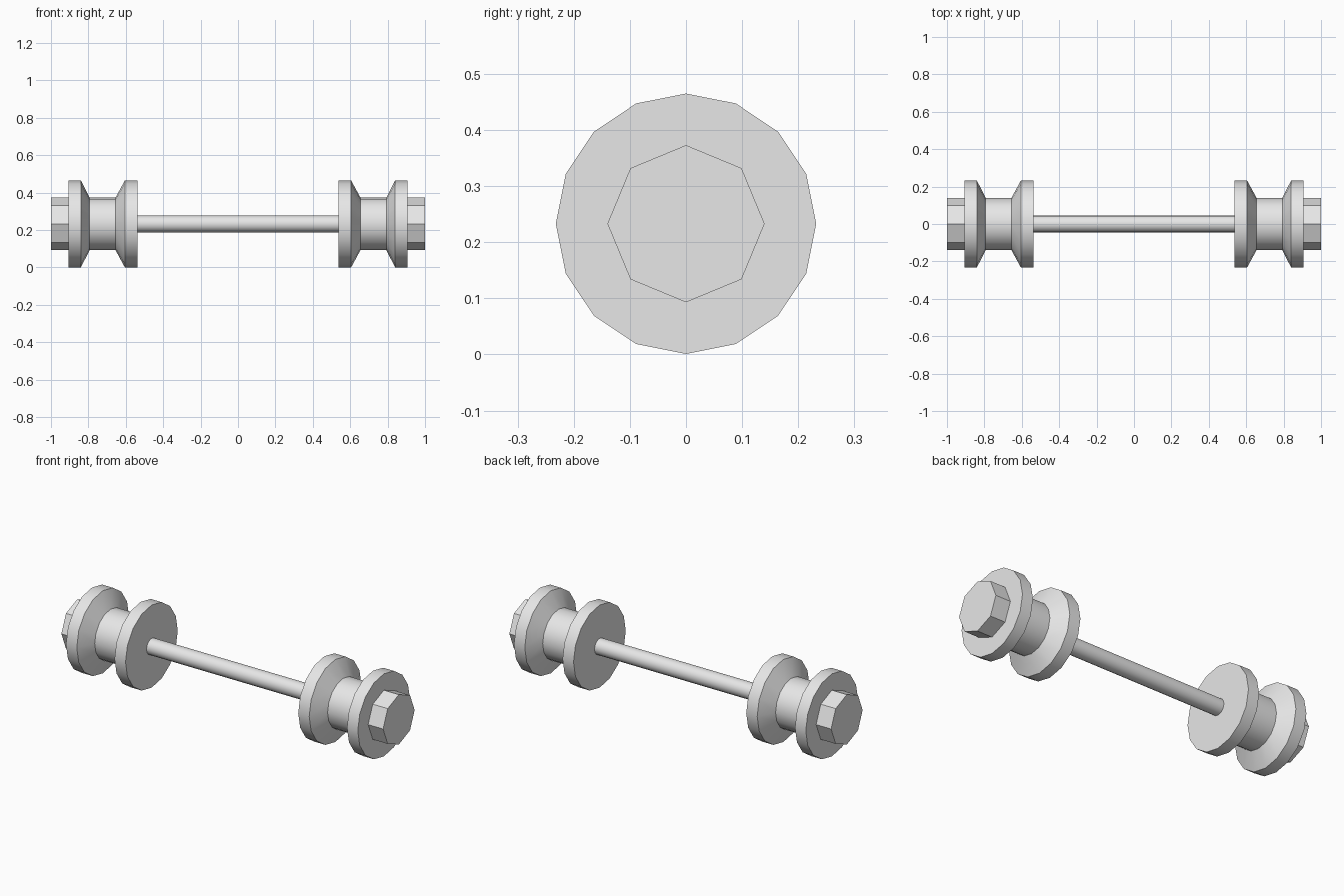
import bpy, bmesh, math
from mathutils import Matrix, Vector

cube = bpy.data.objects.get("Cube")
if cube:
    bpy.data.objects.remove(cube, do_unlink=True)

AXLE_Z = 0.233
HUB_R, FLANGE_R, ROD_R = 0.14, 0.232, 0.045

grey = bpy.data.materials.new("light_grey")
grey.use_nodes = True
grey.diffuse_color = (0.8, 0.8, 0.8, 1)
grey.node_tree.nodes["Principled BSDF"].inputs["Base Color"].default_value = (0.8, 0.8, 0.8, 1)


def lathe(name, profile, sides):
    """Spin (x, radius) points around the axle; the first and last rings are capped."""
    bm = bmesh.new()
    rings = []
    for x, r in profile:
        rings.append([bm.verts.new((x, r * math.sin(a), r * math.cos(a)))
                      for a in (2 * math.pi * i / sides for i in range(sides))])
    for a, b in zip(rings, rings[1:]):
        for i in range(sides):
            j = (i + 1) % sides
            bm.faces.new((a[i], a[j], b[j], b[i]))
    bm.faces.new(rings[0])
    bm.faces.new(rings[-1])
    bmesh.ops.recalc_face_normals(bm, faces=bm.faces)
    mesh = bpy.data.meshes.new(name)
    bm.to_mesh(mesh)
    bm.free()
    mesh.materials.append(grey)
    obj = bpy.data.objects.new(name, mesh)
    obj.location.z = AXLE_Z
    bpy.context.collection.objects.link(obj)
    bpy.ops.object.select_all(action='DESELECT')
    obj.select_set(True)
    bpy.context.view_layer.objects.active = obj
    bpy.ops.object.shade_smooth_by_angle(angle=math.radians(30))
    return obj


# Spool: two tapered flanges around a hub, with the hub end flush in the outer face
spool = [(0.537, FLANGE_R), (0.605, FLANGE_R), (0.655, HUB_R),
         (0.793, HUB_R), (0.84, FLANGE_R), (0.907, FLANGE_R), (0.907, HUB_R)]
# Eight-sided end nut
nut = [(0.907, HUB_R), (1.0, HUB_R)]

for side, s in (("left", 1), ("right", -1)):
    lathe(side + "_spool", [(s * x, r) for x, r in spool], 16)
    lathe(side + "_end_nut", [(s * x, r) for x, r in nut], 8)

# Axle rod joining the spools
lathe("axle_rod", [(-0.54, ROD_R), (0.54, ROD_R)], 16)
